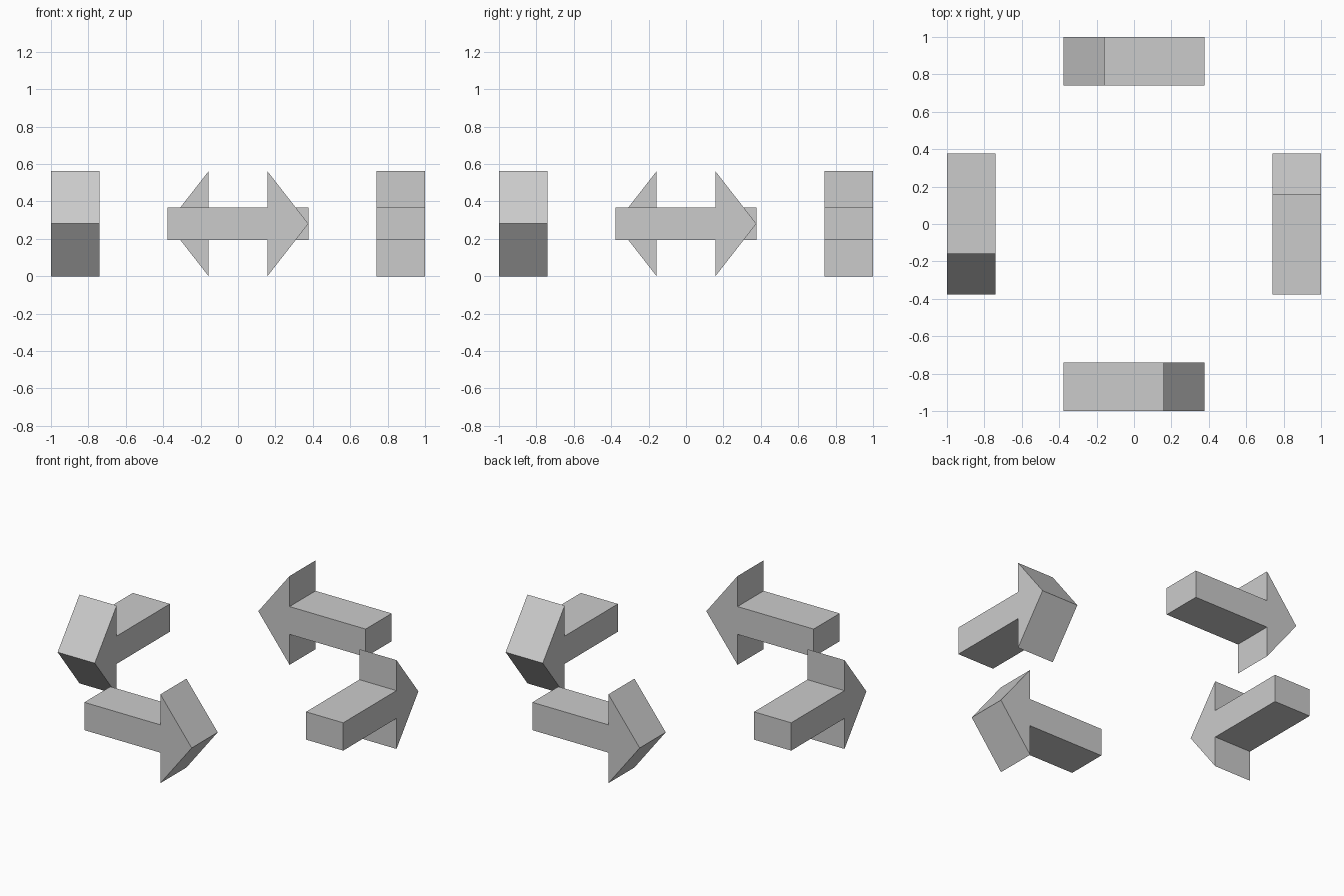
import bpy
import bmesh
from math import pi
from mathutils import Matrix

if "Cube" in bpy.data.objects:
    bpy.data.objects.remove(bpy.data.objects["Cube"])

# Arrow outline in the x-z plane, pointing along +x
MID, SHAFT, HEAD = 0.281, 0.088, 0.281
TAIL, NECK, TIP = -0.376, 0.157, 0.376
half = [(TAIL, SHAFT), (NECK, SHAFT), (NECK, HEAD)]
profile = ([(x, MID - h) for x, h in half] + [(TIP, MID)]
           + [(x, MID + h) for x, h in reversed(half)])
OUTER, INNER = -1.0, -0.74


def make_arrow(name, angle):
    """Extrude the outline in y and turn it around the centre."""
    bm = bmesh.new()
    face = bm.faces.new([bm.verts.new((x, OUTER, z)) for x, z in profile])
    ext = bmesh.ops.extrude_face_region(bm, geom=[face], use_keep_orig=True)
    moved = [v for v in ext["geom"] if isinstance(v, bmesh.types.BMVert)]
    bmesh.ops.translate(bm, verts=moved, vec=(0, INNER - OUTER, 0))
    bmesh.ops.recalc_face_normals(bm, faces=bm.faces)
    bmesh.ops.transform(bm, matrix=Matrix.Rotation(angle, 4, 'Z'), verts=bm.verts)
    mesh = bpy.data.meshes.new(name)
    bm.to_mesh(mesh)
    bm.free()
    bpy.context.collection.objects.link(bpy.data.objects.new(name, mesh))


# Four arrows circling the centre
for i, side in enumerate(("front", "right", "back", "left")):
    make_arrow(side + "_arrow", i * pi / 2)
